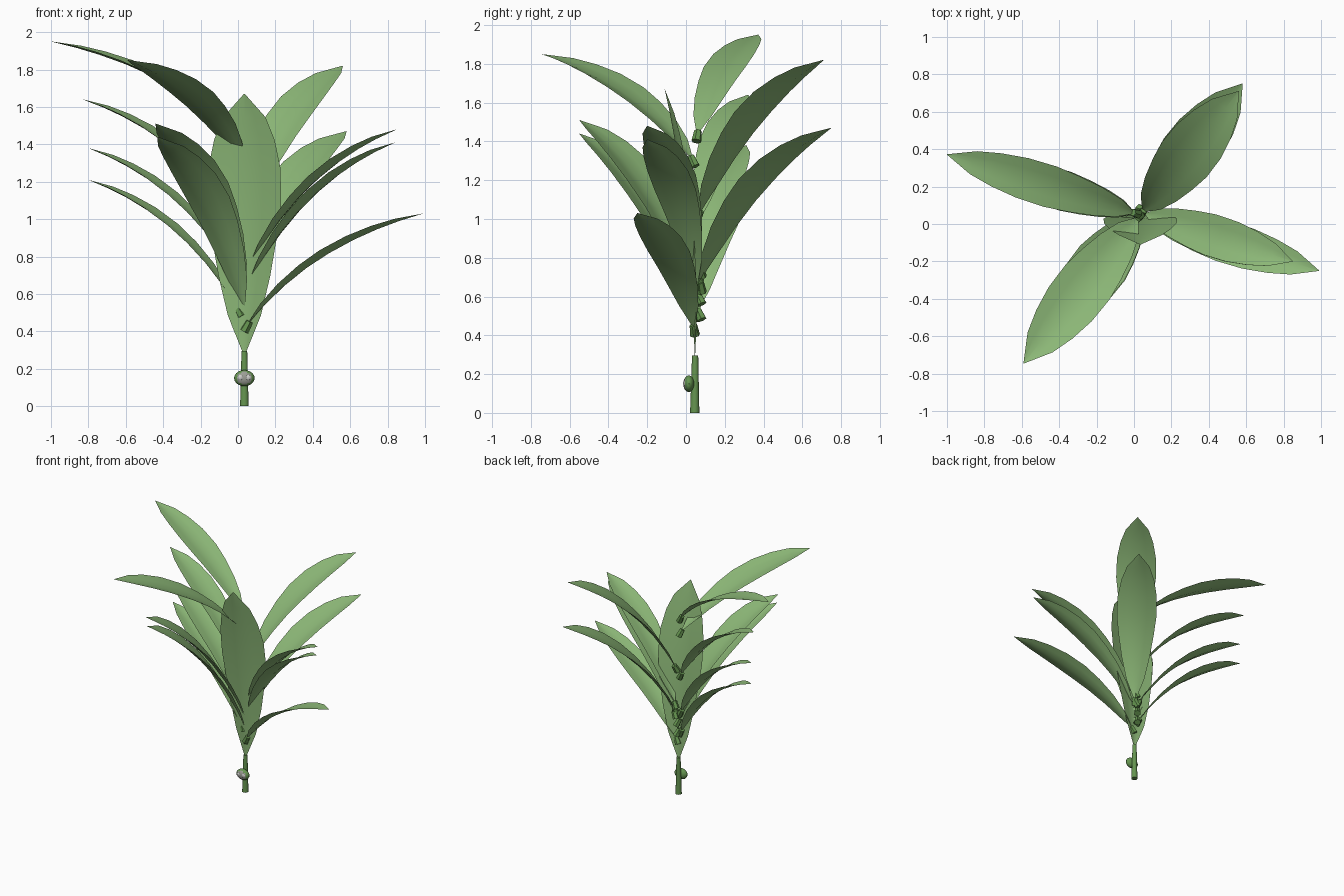
import bpy, bmesh, math
from mathutils import Vector

if "Cube" in bpy.data.objects:
    bpy.data.objects.remove(bpy.data.objects["Cube"])


def material(name, rgb):
    m = bpy.data.materials.new(name)
    m.diffuse_color = (*rgb, 1)
    m.use_nodes = True
    m.node_tree.nodes["Principled BSDF"].inputs["Base Color"].default_value = m.diffuse_color
    return m


LEAF = material("leaf green", (0.27, 0.49, 0.19))
STEM = material("stem green", (0.13, 0.30, 0.08))
GREY = material("bud grey", (0.33, 0.34, 0.30))
PALE = material("pale grey", (0.62, 0.62, 0.60))


def finish(bm, name, mats, angle=40):
    me = bpy.data.meshes.new(name)
    bm.to_mesh(me)
    bm.free()
    for m in mats:
        me.materials.append(m)
    ob = bpy.data.objects.new(name, me)
    bpy.context.collection.objects.link(ob)
    bpy.ops.object.select_all(action='DESELECT')
    ob.select_set(True)
    bpy.context.view_layer.objects.active = ob
    bpy.ops.object.shade_smooth_by_angle(angle=math.radians(angle))
    return ob


# Blade outline: (position along the leaf, share of the half width)
OUTLINE = [(0, 0.04), (0.06, 0.24), (0.125, 0.45), (0.26, 0.70), (0.4, 0.88),
           (0.53, 1.0), (0.67, 0.98), (0.79, 0.82), (0.89, 0.57), (1, 0.01)]


def leaf(name, base, tip, half, cup=0.2, ctrl=None):
    """Arching blade along a quadratic curve, with raised edges."""
    a, c = Vector(base), Vector(tip)
    b = Vector(ctrl) if ctrl else Vector((a.x + 0.35 * (c.x - a.x),
                                          a.y + 0.35 * (c.y - a.y),
                                          a.z + 0.71 * (c.z - a.z)))
    run = Vector((c.x - a.x, c.y - a.y, 0)).normalized()
    across = Vector((-run.y, run.x, 0))
    bm = bmesh.new()
    rows = []
    for t, w in OUTLINE:
        p = a * (1 - t) ** 2 + b * 2 * t * (1 - t) + c * t * t
        tangent = ((b - a) * (1 - t) + (c - b) * t).normalized()
        up = tangent.cross(across)
        rows.append([bm.verts.new(p + across * u * half * w
                                  + up * cup * half * w * abs(u) ** 1.15)
                     for u in (-1, -0.5, 0, 0.5, 1)])
    for r0, r1 in zip(rows, rows[1:]):
        for i in range(4):
            bm.faces.new((r0[i], r1[i], r1[i + 1], r0[i + 1]))
    bmesh.ops.recalc_face_normals(bm, faces=bm.faces)
    return finish(bm, name, [LEAF], 60)


def rod(name, p0, p1, r0, r1, sides=8):
    p0, p1 = Vector(p0), Vector(p1)
    d = p1 - p0
    bm = bmesh.new()
    bmesh.ops.create_cone(bm, cap_ends=True, segments=sides, radius1=r0,
                          radius2=r1, depth=d.length)
    bm.transform(d.to_track_quat('Z', 'Y').to_matrix().to_4x4())
    bmesh.ops.translate(bm, verts=bm.verts, vec=(p0 + p1) / 2)
    return finish(bm, name, [STEM])


# Stem
rod("stem", (0.034, 0.045, 0), (0.034, 0.047, 0.295), 0.024, 0.016, 10)

# Broad upright front leaf
leaf("front_leaf", (0.034, 0.045, 0.285), (0.034, -0.11, 1.67), 0.197, 0.2,
     (0.034, 0.02, 1.1))

# Four fans of arching leaves: base, tip, half width
FANS = {
    "left_leaf": [((0.0, 0.06, 1.44), (-1.0, 0.372, 1.95), 0.113),
                  ((0.0, 0.06, 0.98), (-0.83, 0.32, 1.64), 0.108),
                  ((0.0, 0.06, 0.68), (-0.8, 0.31, 1.38), 0.105),
                  ((0.0, 0.06, 0.52), (-0.8, 0.31, 1.21), 0.105)],
    "back_leaf": [((0.05, 0.07, 1.03), (0.56, 0.71, 1.82), 0.152),
                  ((0.05, 0.07, 0.68), (0.58, 0.75, 1.47), 0.152)],
    "right_leaf": [((0.06, 0.055, 0.74), (0.85, -0.2, 1.48), 0.113),
                   ((0.06, 0.055, 0.66), (0.84, -0.2, 1.41), 0.113),
                   ((0.055, 0.04, 0.44), (0.99, -0.25, 1.03), 0.113)],
    "forward_leaf": [((0.02, 0.03, 1.31), (-0.59, -0.745, 1.85), 0.15),
                     ((0.03, 0.045, 0.6), (-0.44, -0.55, 1.51), 0.15),
                     ((0.03, 0.045, 0.52), (-0.43, -0.55, 1.44), 0.15)],
}
for name, leaves in FANS.items():
    for i, (base, tip, half) in enumerate(leaves, 1):
        leaf(f"{name}_{i}", base, tip, half)
        # Short stalk at the foot of each leaf
        b = Vector(base)
        run = Vector((tip[0] - b.x, tip[1] - b.y, 0)).normalized()
        d = (run * 0.45 + Vector((0, 0, 0.8))).normalized()
        # stalks of the forward and upper right leaves sit behind the blade
        hidden = (name == "forward_leaf" and i > 1) or \
                 (name == "right_leaf" and i < 3)
        b += Vector((-0.01, 0.02, 0)) if hidden else Vector((0, 0, 0))
        rod(f"{name}_stalk_{i}", b - d * 0.045, b + d * 0.015,
            0.026, 0.02, 6)


def ellipsoid(name, centre, size, mats, rule=None, u=12, v=8):
    bm = bmesh.new()
    bmesh.ops.create_uvsphere(bm, u_segments=u, v_segments=v, radius=1)
    if rule:
        for f in bm.faces:
            f.material_index = rule(f.calc_center_median())
    bmesh.ops.scale(bm, verts=bm.verts, vec=size)
    bmesh.ops.translate(bm, verts=bm.verts, vec=centre)
    return finish(bm, name, mats)


# Bud on the stem: green body, grey front, two pale spots
ellipsoid("bud", (0.034, 0.015, 0.15), (0.055, 0.029, 0.043), [STEM, GREY],
          lambda c: int(c.y < -0.62), 16, 10)
for side in (-1, 1):
    ellipsoid("bud_spot", (0.034 + side * 0.021, -0.009, 0.153),
              (0.015, 0.006, 0.015), [PALE], None, 8, 6)
